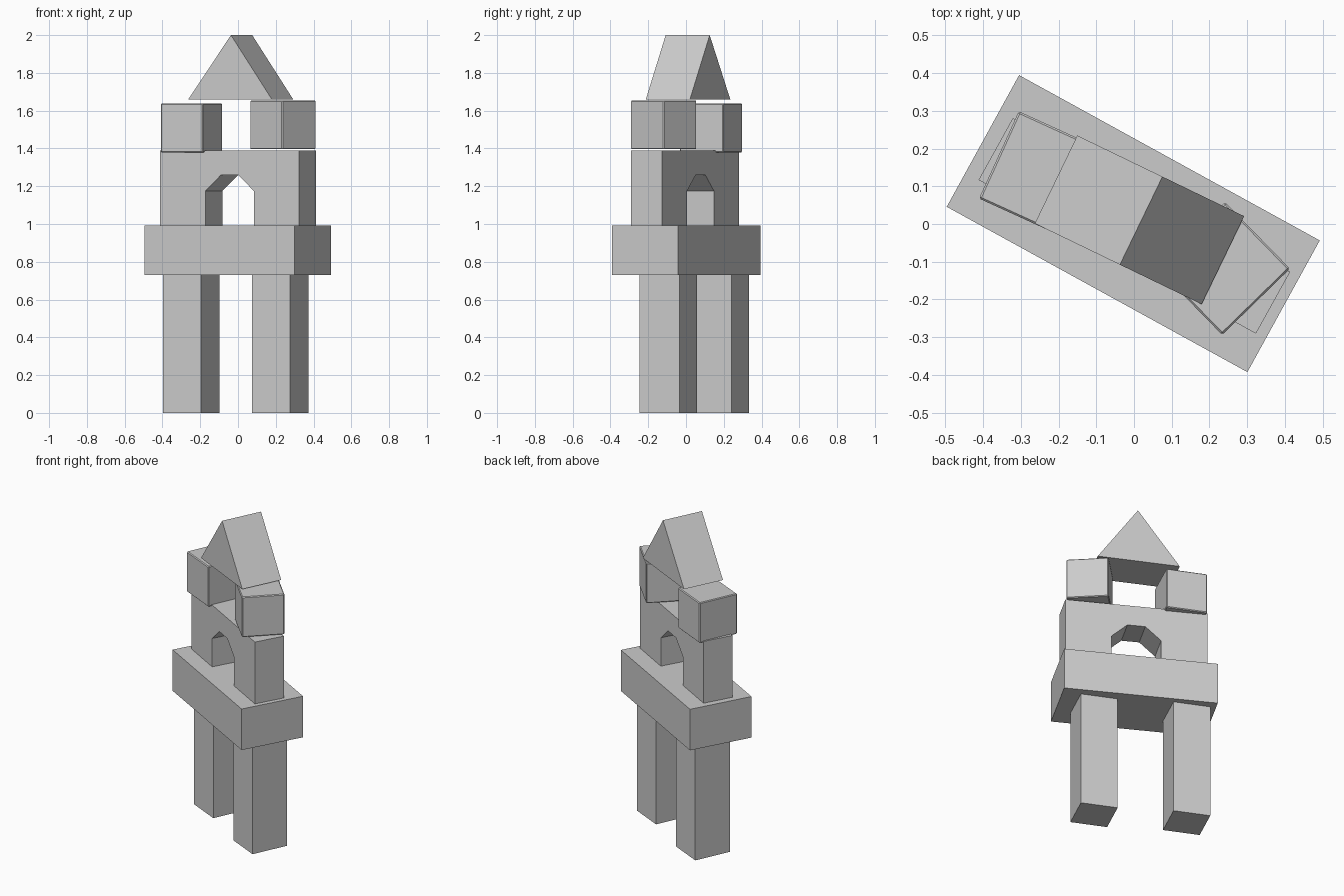
import bpy, math

if "Cube" in bpy.data.objects:
    bpy.data.objects.remove(bpy.data.objects["Cube"])


def prism(name, profile, depth, loc, angle):
    """Extrude an x-z profile along y, centred, then turn it about z."""
    n = len(profile)
    verts = [(x, y, z) for y in (-depth / 2, depth / 2) for x, z in profile]
    faces = [tuple(range(n)), tuple(range(2 * n - 1, n - 1, -1))]
    faces += [(i, i + n, (i + 1) % n + n, (i + 1) % n) for i in range(n)]
    mesh = bpy.data.meshes.new(name)
    mesh.from_pydata(verts, [], faces)
    obj = bpy.data.objects.new(name, mesh)
    obj.location = (loc[0], loc[1], 0)
    obj.rotation_euler.z = math.radians(angle)
    bpy.context.collection.objects.link(obj)
    return obj


def block(name, width, depth, z0, z1, loc, angle, bevel=0):
    h = width / 2
    obj = prism(name, [(-h, z0), (h, z0), (h, z1), (-h, z1)], depth, loc, angle)
    if bevel:
        mod = obj.modifiers.new("edge_chamfer", 'BEVEL')
        mod.width = bevel
        mod.segments = 1
    return obj


# Two standing pillars
for side, loc in (("left", (-0.247, 0.181)), ("right", (0.224, -0.094))):
    block(side + "_pillar", 0.221, 0.233, 0, 0.73, loc, -24.7)

# Wide slab across the pillars
block("slab", 0.909, 0.398, 0.73, 0.993, (-0.002, 0.001), -28.8)

# Arch block: right half of the outline, mirrored for the left
half = [(0.1465, 0.993), (0.1465, 1.175), (0.053, 1.259)]
outer = [(0.42, 1.389), (0.42, 0.993)]
right = outer + half
left = [(-x, z) for x, z in reversed(right)]
prism("arch", (right + left)[::-1], 0.187, (0.001, -0.005), -29)

# Two loose cubes on the arch
block("left_cube", 0.246, 0.254, 1.379, 1.638, (-0.246, 0.132), -24.5, 0.005)
block("right_cube", 0.251, 0.246, 1.396, 1.654, (0.2375, -0.118), 44.3, 0.005)

# Triangular roof block
prism("roof", [(-0.2455, 1.66), (0.2455, 1.66), (0.005, 2.0)], 0.259,
      (0.0145, 0.011), -25.8)
